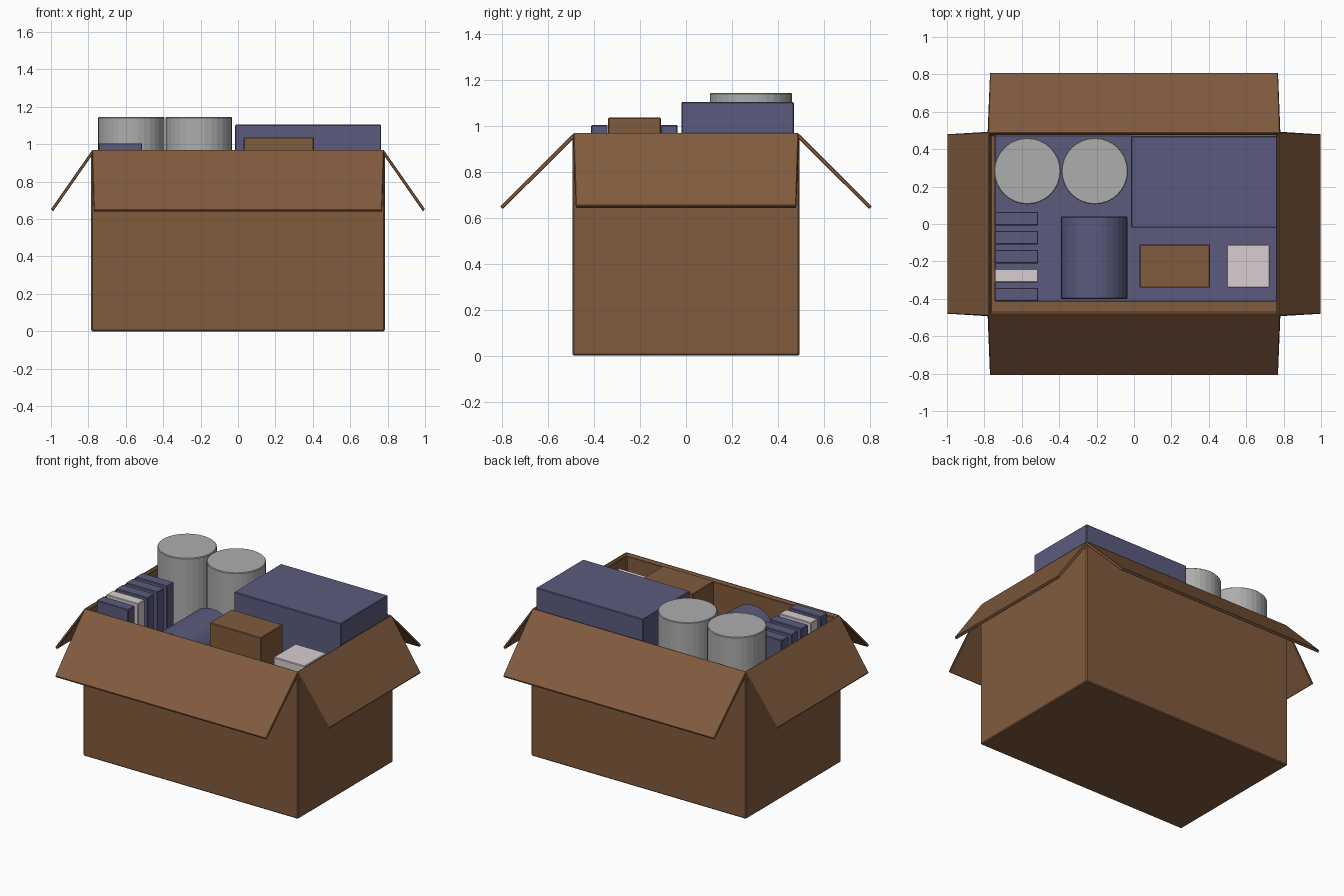
import bpy, bmesh, math
from mathutils import Matrix, Vector

if "Cube" in bpy.data.objects:
    bpy.data.objects.remove(bpy.data.objects["Cube"])


def material(name, rgb):
    m = bpy.data.materials.new(name)
    m.diffuse_color = (*rgb, 1)
    m.use_nodes = True
    m.node_tree.nodes["Principled BSDF"].inputs["Base Color"].default_value = m.diffuse_color
    return m


CARD = material("cardboard", (0.22, 0.105, 0.048))
NAVY = material("navy", (0.105, 0.105, 0.21))
PALE = material("pale", (0.68, 0.61, 0.63))
GREY = material("grey", (0.42, 0.42, 0.42))


def finish(name, bm, mat, bevel=0.004):
    bmesh.ops.recalc_face_normals(bm, faces=bm.faces[:])
    me = bpy.data.meshes.new(name)
    bm.to_mesh(me)
    bm.free()
    ob = bpy.data.objects.new(name, me)
    bpy.context.collection.objects.link(ob)
    me.materials.append(mat)
    if bevel:
        b = ob.modifiers.new("bevel", "BEVEL")
        b.width, b.segments = bevel, 1
        b.limit_method, b.angle_limit = "ANGLE", math.radians(35)
    return ob


def block(name, x, y, z, mat):
    bm = bmesh.new()
    size = (x[1] - x[0], y[1] - y[0], z[1] - z[0], 1)
    mid = Vector((sum(x) / 2, sum(y) / 2, sum(z) / 2))
    bmesh.ops.create_cube(bm, size=1, matrix=Matrix.Translation(mid) @ Matrix.Diagonal(size))
    return finish(name, bm, mat)


def drum(name, centre, radius, depth, mat, lying=False):
    bm = bmesh.new()
    rot = Matrix.Rotation(math.pi / 2 if lying else 0, 4, "X")
    bmesh.ops.create_cone(bm, cap_ends=True, segments=32, radius1=radius, radius2=radius,
                          depth=depth, matrix=Matrix.Translation(centre) @ rot)
    return finish(name, bm, mat)


# Open carton: outer and inner shells joined by the rim
bm = bmesh.new()
def ring(hx, hy, z):
    return [bm.verts.new((sx * hx, sy * hy, z)) for sx, sy in ((-1, -1), (1, -1), (1, 1), (-1, 1))]
rings = [ring(0.785, 0.495, 0), ring(0.785, 0.495, 0.955),
         ring(0.767, 0.477, 0.955), ring(0.767, 0.477, 0.018)]
for a, b in zip(rings, rings[1:]):
    for i in range(4):
        j = (i + 1) % 4
        bm.faces.new((a[i], a[j], b[j], b[i]))
bm.faces.new(rings[0])
bm.faces.new(rings[-1])
finish("carton", bm, CARD, 0.006)


# Folded flaps: cross-section (outward distance, height, half width), extruded sideways
def flap(name, section, angle):
    bm = bmesh.new()
    ends = [[bm.verts.new((s * w, -o, z)) for o, z, w in section] for s in (-1, 1)]
    n = len(section)
    for i in range(n):
        j = (i + 1) % n
        bm.faces.new((ends[0][i], ends[0][j], ends[1][j], ends[1][i]))
    for e in ends:
        bm.faces.new(e)
    bmesh.ops.rotate(bm, verts=bm.verts[:], cent=(0, 0, 0), matrix=Matrix.Rotation(angle, 3, "Z"))
    finish(name, bm, CARD, 0.003)


LONG = [(0.477, 0.95, 0.782), (0.486, 0.972, 0.78), (0.81, 0.65, 0.77),
        (0.799, 0.638, 0.77), (0.495, 0.94, 0.782)]
SHORT = [(0.767, 0.95, 0.492), (0.777, 0.972, 0.49), (1.0, 0.653, 0.48),
         (0.988, 0.642, 0.48), (0.785, 0.934, 0.492)]
flap("front_flap", LONG, 0)
flap("back_flap", LONG, math.pi)
flap("right_flap", SHORT, math.pi / 2)
flap("left_flap", SHORT, -math.pi / 2)

# Packed contents
BASE = 0.565
block("lower_contents", (-0.745, 0.765), (-0.415, 0.475), (0.018, BASE), NAVY)
block("large_box", (-0.015, 0.765), (-0.02, 0.47), (BASE, 1.105), NAVY)
block("small_brown_box", (0.03, 0.405), (-0.34, -0.11), (BASE, 1.037), CARD)
block("pale_box", (0.497, 0.725), (-0.34, -0.11), (BASE, 0.935), PALE)
for i, x in enumerate((-0.57, -0.21)):
    drum(f"can_{i + 1}", (x, 0.283, (BASE + 1.145) / 2), 0.178, 1.145 - BASE, GREY)
drum("lying_roll", (-0.212, -0.18, BASE + 0.178), 0.178, 0.44, NAVY, lying=True)

# Row of upright books
for i in range(5):
    y = 0.029 - i * 0.1015
    block(f"book_{i + 1}", (-0.745, -0.513), (y - 0.036, y + 0.036), (BASE, 1.005),
          PALE if i == 3 else NAVY)
